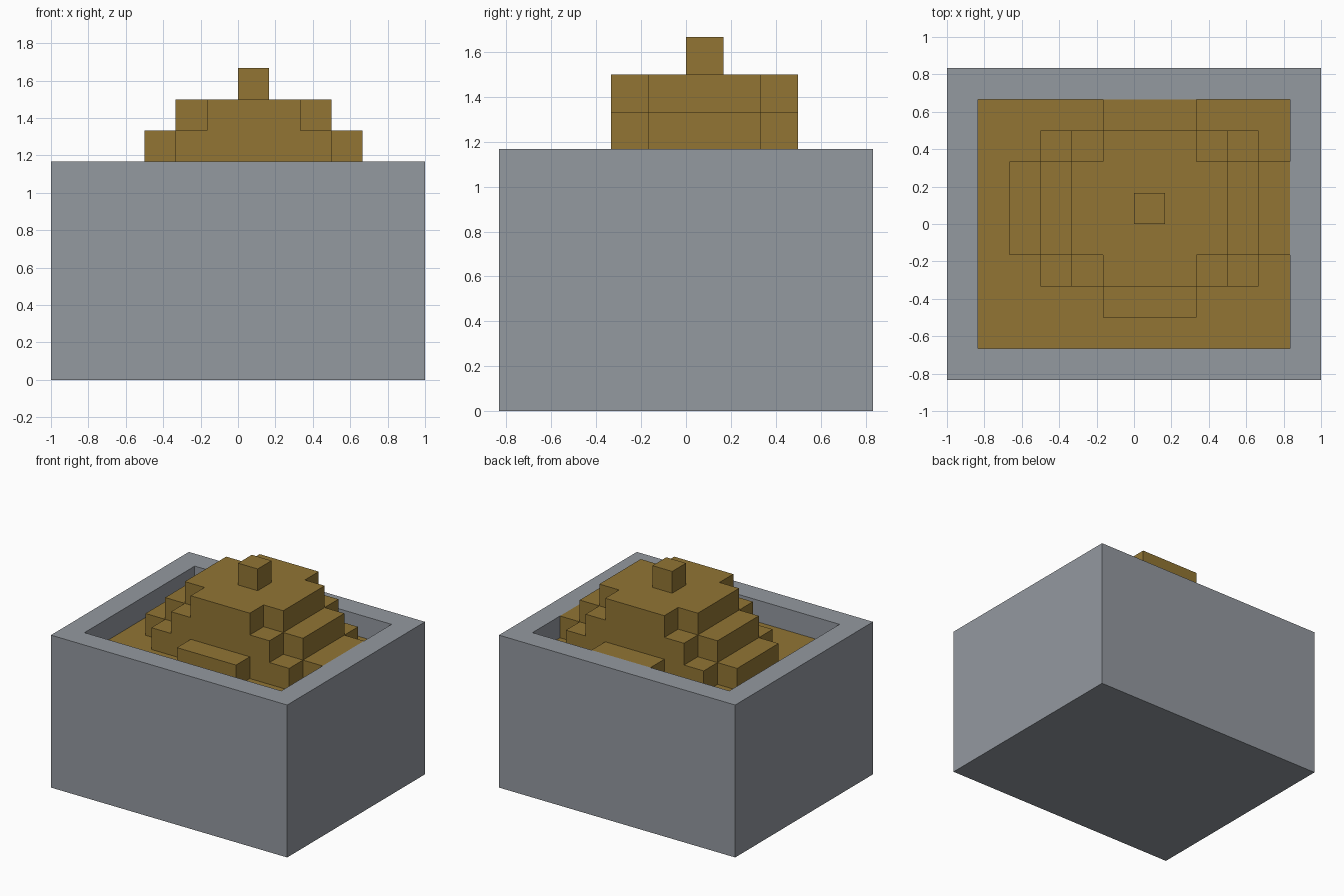
import bpy
import bmesh

cube = bpy.data.objects.get("Cube")
if cube:
    bpy.data.objects.remove(cube, do_unlink=True)

U = 1 / 6  # size of one block


def make_material(name, color):
    mat = bpy.data.materials.new(name)
    mat.use_nodes = True
    mat.diffuse_color = color
    mat.node_tree.nodes["Principled BSDF"].inputs["Base Color"].default_value = color
    return mat


stone = make_material("grey stone", (0.296, 0.319, 0.352, 1))
soil = make_material("brown soil", (0.287, 0.179, 0.034, 1))


def finish(name, bm, mat):
    bmesh.ops.recalc_face_normals(bm, faces=bm.faces)
    mesh = bpy.data.meshes.new(name)
    bm.to_mesh(mesh)
    bm.free()
    mesh.materials.append(mat)
    obj = bpy.data.objects.new(name, mesh)
    bpy.context.collection.objects.link(obj)
    return obj


def prism(name, outline, z0, z1, mat):
    """Extrude an outline, given in blocks, from z0 to z1."""
    bm = bmesh.new()
    base = bm.faces.new([bm.verts.new((x * U, y * U, z0 * U)) for x, y in outline])
    top = bmesh.ops.extrude_face_region(bm, geom=[base], use_keep_orig=True)["geom"]
    verts = [v for v in top if isinstance(v, bmesh.types.BMVert)]
    bmesh.ops.translate(bm, verts=verts, vec=(0, 0, (z1 - z0) * U))
    return finish(name, bm, mat)


def rect(x0, x1, y0, y1):
    return [(x0, y0), (x1, y0), (x1, y1), (x0, y1)]


def cross(core_x, core_y, reach_x, reach_y, arm=1.5, centre=0.5):
    """Rectangle with an arm on each side, as half sizes about the mound centre."""
    corner = [(reach_x, arm), (core_x, arm), (core_x, core_y),
              (arm, core_y), (arm, reach_y)]
    points = []
    for sx, sy in ((1, 1), (-1, 1), (-1, -1), (1, -1)):
        for x, y in corner[::sx * sy]:
            p = (centre + sx * x, centre + sy * y)
            if not points or p != points[-1]:
                points.append(p)
    return points


# Planter: solid block with the top inset by one block and sunk to form a cavity
bm = bmesh.new()
rim = [bm.verts.new((x * U, y * U, 7 * U)) for x, y in rect(-6, 6, -5, 5)]
foot = [bm.verts.new((x * U, y * U, 0)) for x, y in rect(-6, 6, -5, 5)]
lip = [bm.verts.new((x * U, y * U, 7 * U)) for x, y in rect(-5, 5, -4, 4)]
well = [bm.verts.new((x * U, y * U, U)) for x, y in rect(-5, 5, -4, 4)]
for lower, upper in ((foot, rim), (rim, lip), (lip, well)):
    for i in range(4):
        j = (i + 1) % 4
        bm.faces.new((lower[i], lower[j], upper[j], upper[i]))
bm.faces.new(foot)
bm.faces.new(well)
finish("planter_box", bm, stone)

# Soil bed one block below the rim
prism("soil_bed", rect(-5, 5, -4, 4), 1, 6, soil)

# Stepped mound, slightly off centre
prism("mound_lower", cross(3.5, 2.5, 4.5, 3.5), 6, 7, soil)
prism("mound_middle", cross(2.5, 2.5, 3.5, 2.5), 7, 8, soil)
prism("mound_upper", cross(1.5, 1.5, 2.5, 2.5), 8, 9, soil)
prism("mound_peak", rect(0, 1, 0, 1), 9, 10, soil)
